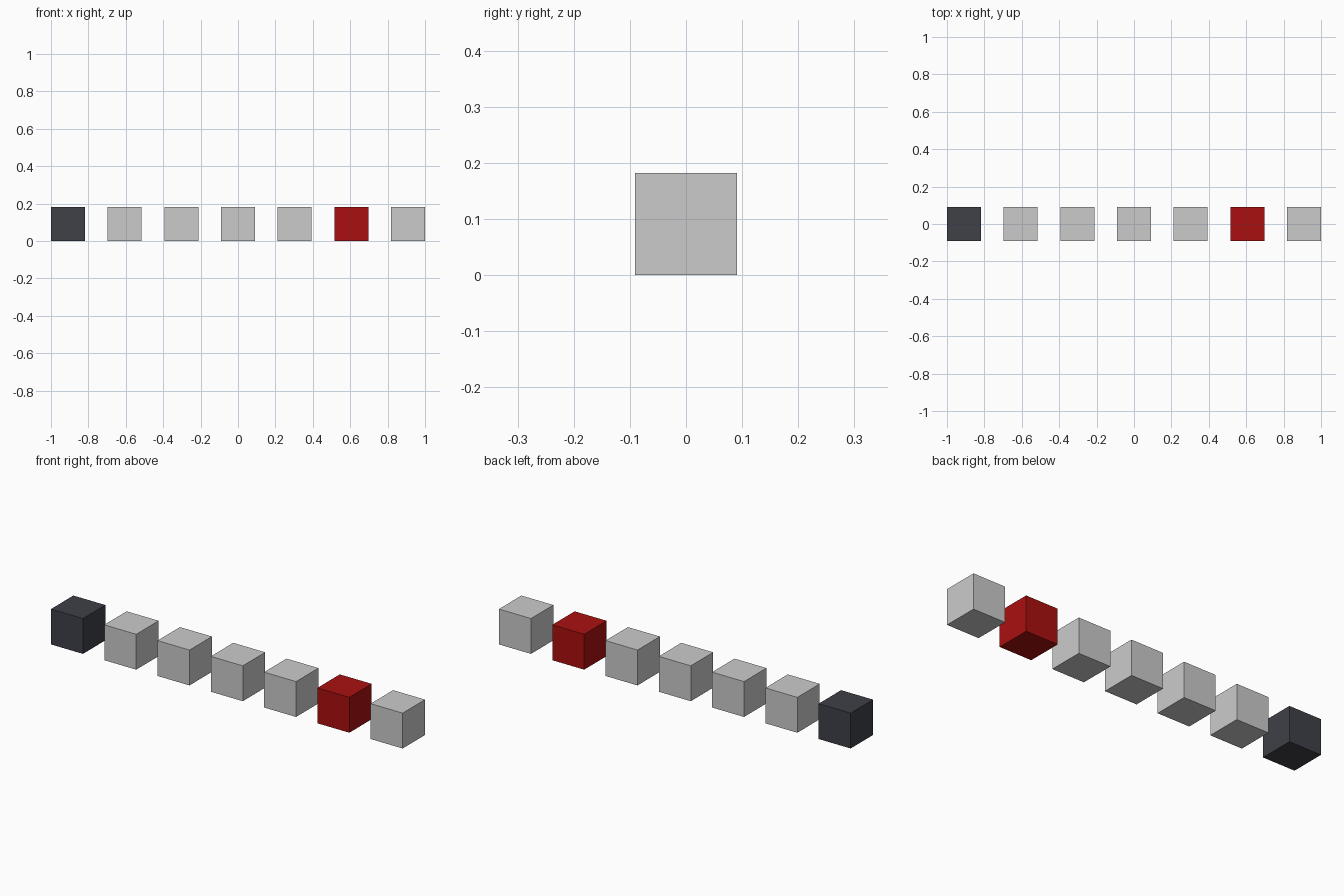
import bpy

if "Cube" in bpy.data.objects:
    bpy.data.objects.remove(bpy.data.objects["Cube"])

COUNT = 7
SIZE = 2 / 11                       # cube edge
STEP = (2 - SIZE) / (COUNT - 1)     # spacing between cube centres


def make_material(name, color):
    mat = bpy.data.materials.new(name)
    mat.diffuse_color = color
    mat.use_nodes = True
    mat.node_tree.nodes["Principled BSDF"].inputs["Base Color"].default_value = mat.diffuse_color
    return mat


# Coloured cubes by position in the row; the rest stay grey
colored = {
    0: ("dark_cube", make_material("dark_grey", (0.05, 0.052, 0.065, 1))),
    5: ("red_cube", make_material("red", (0.40, 0.005, 0.005, 1))),
}

# Row of evenly spaced cubes standing on the floor
for i in range(COUNT):
    x = -1 + SIZE / 2 + i * STEP
    bpy.ops.mesh.primitive_cube_add(size=SIZE, location=(x, 0, SIZE / 2))
    cube = bpy.context.object
    name, mat = colored.get(i, (f"grey_cube_{i}", None))
    cube.name = name
    if mat:
        cube.data.materials.append(mat)
